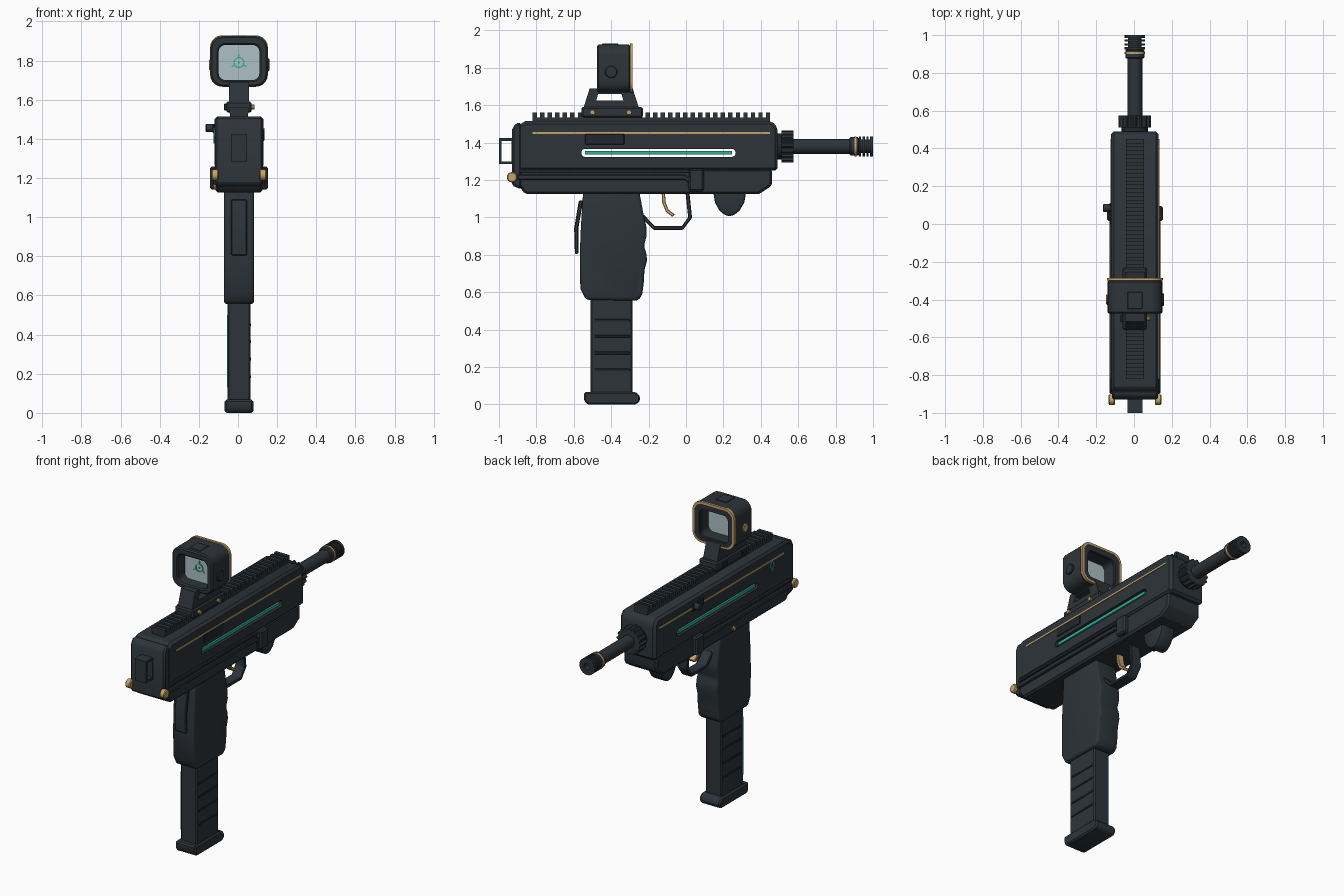
import bpy, bmesh, math

if "Cube" in bpy.data.objects:
    bpy.data.objects.remove(bpy.data.objects["Cube"])

SHIFT = 0.005  # the side handle pulls the centre line slightly to the left
parts = []


def material(name, r, g, b):
    m = bpy.data.materials.new(name)
    m.use_nodes = True
    m.diffuse_color = (r, g, b, 1)
    m.node_tree.nodes["Principled BSDF"].inputs["Base Color"].default_value = (r, g, b, 1)
    return m


METAL = material("gunmetal", 0.026, 0.034, 0.041)
BLACK = material("dark steel", 0.015, 0.02, 0.025)
GOLD = material("gold", 0.56, 0.37, 0.14)
TEAL = material("teal", 0.03, 0.42, 0.32)
GLASS = material("lens grey", 0.42, 0.53, 0.56)


def extrude(name, outline, axis, lo, hi, mat, bevel=0, seg=1, hole=None):
    """Extrude a (y, z) outline along x, or an (x, z) outline along y."""
    bm = bmesh.new()

    def ring(pts, d):
        return [bm.verts.new((d, a, b) if axis == "x" else (a, d, b)) for a, b in pts]

    def walls(r0, r1):
        for i in range(len(r0)):
            j = (i + 1) % len(r0)
            bm.faces.new((r0[i], r0[j], r1[j], r1[i]))

    a, b = ring(outline, lo), ring(outline, hi)
    walls(a, b)
    if hole:
        c, d = ring(hole, lo), ring(hole, hi)
        walls(c, d)
        walls(a, c)
        walls(b, d)
    else:
        bm.faces.new(a)
        bm.faces.new(b)
    bmesh.ops.recalc_face_normals(bm, faces=bm.faces[:])
    if bevel:
        sharp = [e for e in bm.edges if e.calc_face_angle(0) > 0.6]
        bmesh.ops.bevel(bm, geom=sharp, offset=bevel, segments=seg, profile=0.5,
                        affect="EDGES", clamp_overlap=True)
    me = bpy.data.meshes.new(name)
    bm.to_mesh(me)
    bm.free()
    me.materials.append(mat)
    ob = bpy.data.objects.new(name, me)
    bpy.context.collection.objects.link(ob)
    ob.location.x = SHIFT
    parts.append(ob)
    return ob


def rect(a0, a1, b0, b1):
    return [(a0, b0), (a1, b0), (a1, b1), (a0, b1)]


def circle(a, b, r, n=24):
    return [(a + r * math.cos(math.tau * i / n), b + r * math.sin(math.tau * i / n)) for i in range(n)]


def rounded(a0, a1, b0, b1, r, n=5):
    pts = []
    for k, (a, b) in enumerate([(a1 - r, b1 - r), (a0 + r, b1 - r), (a0 + r, b0 + r), (a1 - r, b0 + r)]):
        for i in range(n + 1):
            t = math.pi / 2 * (k + i / n)
            pts.append((a + r * math.cos(t), b + r * math.sin(t)))
    return pts


def strap(path, t):
    """Outline of a band of thickness t that follows a path."""
    left, right = [], []
    for i, (a, b) in enumerate(path):
        p, q = path[max(i - 1, 0)], path[min(i + 1, len(path) - 1)]
        da, db = q[0] - p[0], q[1] - p[1]
        k = t / 2 / math.hypot(da, db)
        left.append((a - db * k, b + da * k))
        right.append((a + db * k, b - da * k))
    return left + right[::-1]


def box(name, x, y, z, mat, bevel=0):
    return extrude(name, rect(*y, *z), "x", *x, mat, bevel)


def sides(name, outline, x0, x1, mat, bevel=0):
    extrude(name + "_left", outline, "x", x0, x1, mat, bevel)
    extrude(name + "_right", outline, "x", -x1, -x0, mat, bevel)


# Receiver, with a slot cut right through it
upper = extrude("upper_receiver", [(-0.9, 1.25), (0.49, 1.25), (0.49, 1.48), (0.46, 1.515), (-0.86, 1.515),
                                   (-0.9, 1.49)], "x", -0.126, 0.126, METAL, 0.015)
cutter = extrude("slot_cutter", rounded(-0.56, 0.265, 1.324, 1.367, 0.021), "x", -0.3, 0.3, METAL)
parts.remove(cutter)
cutter.hide_render = True
cut = upper.modifiers.new("slot", "BOOLEAN")
cut.operation, cut.solver, cut.object = "DIFFERENCE", "EXACT", cutter
bpy.context.view_layer.objects.active = upper
bpy.ops.object.modifier_apply(modifier="slot")
bpy.data.objects.remove(cutter)
box("slot_light", (-0.122, 0.122), (-0.54, 0.245), (1.336, 1.355), TEAL)
extrude("lower_receiver", [(-0.895, 1.26), (-0.895, 1.17), (-0.86, 1.125), (0.39, 1.125), (0.46, 1.17),
                           (0.46, 1.26)], "x", -0.12, 0.12, METAL, 0.012)
extrude("rear_plate", [(-0.93, 1.17), (-0.88, 1.15), (-0.88, 1.505), (-0.91, 1.505), (-0.93, 1.47)],
        "x", -0.122, 0.122, METAL, 0.01)
extrude("rear_loop", rect(-1, -0.92, 1.285, 1.425), "x", -0.04, 0.04, METAL,
        hole=rect(-0.986, -0.934, 1.3, 1.41))

# Side details on both flanks
sides("gold_line", rect(-0.82, 0.45, 1.446, 1.456), 0.122, 0.13, GOLD)
sides("rear_pin", circle(-0.93, 1.215, 0.028, 16), 0.105, 0.14, GOLD, 0.005)
sides("side_strut", strap([(-0.9, 1.215), (-0.01, 1.215), (0.02, 1.2), (0.03, 1.15)], 0.028), 0.11, 0.134, METAL, 0.005)
sides("seam_ridge", rect(-0.89, 0.02, 1.24, 1.256), 0.11, 0.13, METAL, 0.003)
sides("latch_block", rect(0.015, 0.095, 1.14, 1.26), 0.11, 0.149, METAL, 0.01)
box("ejection_port", (0.12, 0.13), (-0.54, -0.33), (1.39, 1.447), BLACK, 0.003)
box("charging_base", (-0.135, -0.12), (0.0, 0.11), (1.43, 1.475), BLACK, 0.004)
extrude("charging_handle", circle(0.085, 1.455, 0.021, 16), "x", -0.17, -0.12, METAL, 0.004)
extrude("selector_pin", circle(-0.32, 1.155, 0.014, 12), "x", -0.128, -0.11, GOLD)
extrude("diamond_mark", [(-0.7, 1.375), (-0.675, 1.415), (-0.7, 1.455), (-0.725, 1.415)], "x", -0.129, -0.12,
        TEAL, hole=[(-0.7, 1.39), (-0.685, 1.415), (-0.7, 1.44), (-0.715, 1.415)])

# Top rail with teeth
box("rail_base", (-0.045, 0.045), (-0.82, 0.45), (1.5, 1.535), METAL)
teeth = 32
for i in range(teeth):
    y = -0.82 + i * 1.247 / (teeth - 1)
    box(f"rail_tooth_{i}", (-0.048, 0.048), (y, y + 0.023), (1.53, 1.56), METAL)

# Barrel, knurled nut and finned muzzle
AXIS = 1.38
nut = [(math.cos(math.tau * i / 64) * r, AXIS + math.sin(math.tau * i / 64) * r)
       for i in range(64) for r in [0.086 if i % 4 < 2 else 0.076]]
extrude("barrel_nut", nut, "y", 0.51, 0.575, METAL)
extrude("nut_collar", circle(0, AXIS, 0.07), "y", 0.48, 0.52, BLACK)
extrude("barrel", circle(0, AXIS, 0.04), "y", 0.5, 0.9, METAL)
extrude("muzzle_collar", circle(0, AXIS, 0.05), "y", 0.875, 0.925, METAL, 0.006)
extrude("muzzle_gold_ring", circle(0, AXIS, 0.054), "y", 0.9, 0.911, GOLD)
extrude("muzzle_core", circle(0, AXIS, 0.036), "y", 0.91, 0.996, METAL, hole=circle(0, AXIS, 0.02))
extrude("bore", circle(0, AXIS, 0.025), "y", 0.9, 0.93, BLACK)
for i in range(4):
    y = 0.925 + i * 0.02
    extrude(f"muzzle_fin_{i}", circle(0, AXIS, 0.054), "y", y, y + (0.015 if i == 3 else 0.011), METAL,
            hole=circle(0, AXIS, 0.02))

# Grip with finger grooves, and back lever
extrude("grip", [(-0.55, 1.14), (-0.562, 0.95), (-0.568, 0.8), (-0.565, 0.62), (-0.535, 0.56), (-0.26, 0.555),
                 (-0.235, 0.58), (-0.226, 0.65), (-0.222, 0.72), (-0.208, 0.77), (-0.213, 0.81), (-0.226, 0.85),
                 (-0.21, 0.9), (-0.212, 0.95), (-0.228, 1.02), (-0.25, 1.14)], "x", -0.077, 0.077, METAL, 0.016, 3)
extrude("grip_lever", [(-0.55, 1.09), (-0.573, 1.09), (-0.598, 0.94), (-0.594, 0.805), (-0.576, 0.805),
                       (-0.576, 0.94)], "x", -0.04, 0.04, METAL, 0.005)

# Magazine with ribs and base
box("magazine", (-0.058, 0.058), (-0.51, -0.285), (0.05, 0.6), METAL, 0.008)
for i, z in enumerate([0.185, 0.275, 0.365, 0.45]):
    box(f"magazine_rib_{i}", (-0.062, 0.062), (-0.49, -0.3), (z - 0.007, z + 0.007), BLACK, 0.002)
box("magazine_light", (-0.062, -0.055), (-0.503, -0.492), (0.13, 0.5), TEAL)
extrude("magazine_base", [(-0.53, 0), (-0.265, 0), (-0.245, 0.02), (-0.245, 0.045), (-0.27, 0.068),
                          (-0.545, 0.068), (-0.545, 0.025)], "x", -0.073, 0.073, METAL, 0.009)

# Trigger, guard and hand stop
extrude("trigger_guard", strap([(-0.235, 1.01), (-0.17, 0.943), (-0.02, 0.943), (0.022, 1.0), (0.008, 1.13)], 0.021),
        "x", -0.035, 0.035, METAL, 0.004)
extrude("trigger", strap([(-0.122, 1.14), (-0.118, 1.08), (-0.1, 1.035), (-0.066, 1.01)], 0.018),
        "x", -0.022, 0.022, GOLD, 0.003)
extrude("hand_stop", [(0.145, 1.14), (0.155, 1.08), (0.18, 1.035), (0.215, 1.008), (0.25, 1.008), (0.285, 1.035),
                      (0.312, 1.08), (0.322, 1.14)], "x", -0.05, 0.05, METAL, 0.014, 2)

# Sight mount
box("mount_clamp", (-0.065, 0.065), (-0.56, -0.23), (1.535, 1.59), METAL, 0.008)
extrude("mount_body", [(-0.55, 1.58), (-0.25, 1.58), (-0.285, 1.69), (-0.515, 1.69)], "x", -0.05, 0.05, METAL,
        hole=[(-0.48, 1.625), (-0.335, 1.625), (-0.345, 1.66), (-0.47, 1.66)])
for i, y in enumerate([-0.5, -0.305]):
    extrude(f"mount_screw_{i}", circle(y, 1.562, 0.013, 10), "x", 0.05, 0.08, GOLD)
    box(f"mount_nut_{i}", (-0.077, -0.05), (y - 0.02, y + 0.02), (1.545, 1.58), BLACK, 0.004)

# Sight hood, gold rim, lens and aiming mark
window = rounded(-0.104, 0.104, 1.7, 1.88, 0.035)
extrude("sight_hood", rounded(-0.145, 0.145, 1.668, 1.925, 0.06), "y", -0.475, -0.298, METAL, 0.008, hole=window)
extrude("sight_gold_rim", rounded(-0.148, 0.148, 1.666, 1.929, 0.062), "y", -0.3, -0.285, GOLD,
        hole=rounded(-0.134, 0.134, 1.678, 1.914, 0.052))
extrude("sight_rear_rim", rounded(-0.138, 0.138, 1.674, 1.918, 0.055), "y", -0.3, -0.287, METAL, hole=window)
extrude("lens", rounded(-0.11, 0.11, 1.69, 1.89, 0.035), "y", -0.4, -0.385, GLASS)
extrude("aim_ring", circle(0, 1.79, 0.028), "y", -0.405, -0.399, TEAL, hole=circle(0, 1.79, 0.022))
extrude("aim_dot", circle(0, 1.79, 0.006, 10), "y", -0.405, -0.399, TEAL)
for i in range(3):
    t = math.pi / 2 + i * math.tau / 3
    tick = [(math.cos(t) * r, 1.79 + math.sin(t) * r) for r in (0.026, 0.044)]
    extrude(f"aim_tick_{i}", strap(tick, 0.006), "y", -0.405, -0.399, TEAL)
extrude("sight_knob_left", circle(-0.4, 1.778, 0.033), "x", 0.135, 0.155, METAL, 0.004)
extrude("sight_knob_right", circle(-0.4, 1.778, 0.028), "x", -0.152, -0.135, GOLD, 0.004)
box("sight_top_panel", (-0.04, 0.04), (-0.45, -0.36), (1.92, 1.929), METAL, 0.003)

# Smooth round parts while keeping hard edges
bpy.ops.object.select_all(action="DESELECT")
for ob in parts:
    ob.select_set(True)
bpy.context.view_layer.objects.active = upper
bpy.ops.object.shade_smooth_by_angle(angle=math.radians(32))
